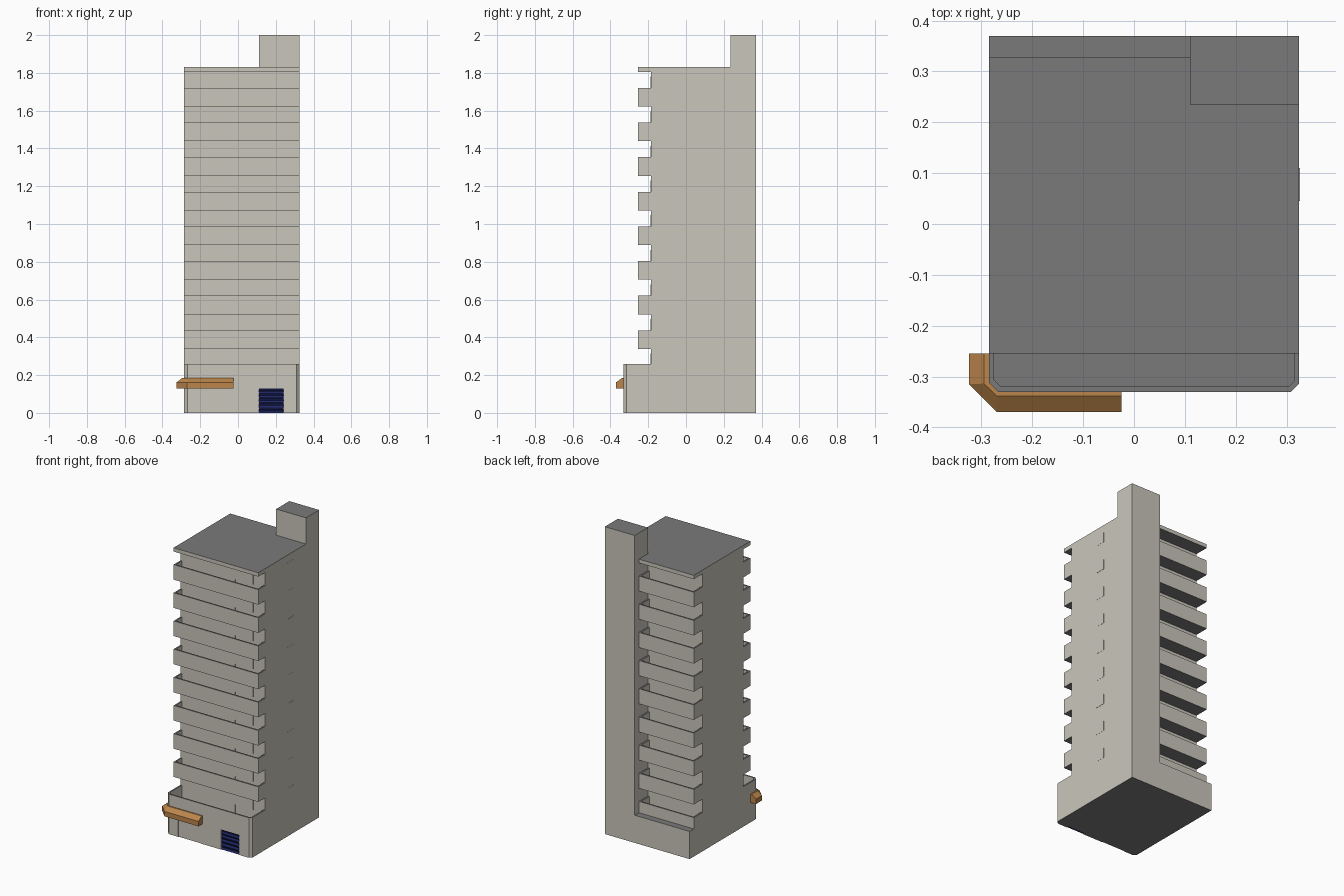
import bpy, bmesh, math

if "Cube" in bpy.data.objects:
    bpy.data.objects.remove(bpy.data.objects["Cube"])

def mat(name, rgb):
    m = bpy.data.materials.new(name)
    m.diffuse_color = (*rgb, 1)
    m.use_nodes = True
    m.node_tree.nodes["Principled BSDF"].inputs["Base Color"].default_value = m.diffuse_color
    return m

WALL = mat("warm_grey_wall", (0.59, 0.565, 0.50))
SLAB = mat("grey_concrete", (0.195, 0.195, 0.195))
WOOD = mat("awning_brown", (0.50, 0.235, 0.07))
NAVY = mat("shutter_navy", (0.014, 0.02, 0.13))

def finish(name, bm, mats, rule=None):
    bmesh.ops.recalc_face_normals(bm, faces=bm.faces[:])
    bm.normal_update()
    for f in bm.faces:
        f.material_index = rule(f) if rule else 0
    me = bpy.data.meshes.new(name)
    bm.to_mesh(me)
    bm.free()
    for m in mats:
        me.materials.append(m)
    ob = bpy.data.objects.new(name, me)
    bpy.context.collection.objects.link(ob)
    return ob

def flat(f):
    # horizontal faces are grey concrete, upright ones wall colour
    return 1 if abs(f.normal.z) > 0.9 else 0

def prism(bm, pts, z0, z1):
    lo = [bm.verts.new((x, y, z0)) for x, y in pts]
    hi = [bm.verts.new((x, y, z1)) for x, y in pts]
    bm.faces.new(lo)
    bm.faces.new(hi)
    n = len(pts)
    for i in range(n):
        j = (i + 1) % n
        bm.faces.new((lo[i], lo[j], hi[j], hi[i]))

def box(bm, x0, x1, y0, y1, z0, z1):
    prism(bm, [(x0, y0), (x1, y0), (x1, y1), (x0, y1)], z0, z1)

XL, XR = -0.285, 0.325          # building sides
YF, YB = -0.185, 0.235          # set-back front and rear walls
BF, BB = -0.255, 0.327          # balcony fronts
TX = 0.11                       # stair tower side
BASE, STEP, T = 0.18, 0.1833, 0.01
FLOORS = 9

# ground floor with chamfered front corners
bm = bmesh.new()
prism(bm, [(XL, 0.37), (XL, -0.312), (-0.267, -0.33), (0.309, -0.33),
           (XR, -0.314), (XR, 0.37)], 0, BASE)
base = finish("ground_floor", bm, [WALL, SLAB], flat)

# openings for the shutter and the entrance
bm = bmesh.new()
box(bm, 0.11, 0.24, -0.36, -0.318, -0.02, 0.13)
box(bm, -0.20, -0.03, -0.36, -0.324, -0.02, 0.13)
cut = finish("opening_cutter", bm, [WALL])
cut.hide_render = True
cut.hide_viewport = True
mod = base.modifiers.new("openings", 'BOOLEAN')
mod.operation = 'DIFFERENCE'
mod.object = cut

# terrace parapet over the ground floor
bm = bmesh.new()
prism(bm, [(XL, YF), (XL, -0.312), (-0.267, -0.33), (0.309, -0.33), (XR, -0.314), (XR, YF),
           (XR - T, YF), (XR - T, -0.309), (0.304, -0.32), (-0.262, -0.32),
           (XL + T, -0.307), (XL + T, YF)], BASE, 0.26)
finish("terrace_parapet", bm, [WALL, SLAB], flat)

# main block, stair tower, roof slab
bm = bmesh.new()
box(bm, XL, XR, YF, YB, BASE, 1.805)
finish("main_block", bm, [WALL, SLAB], flat)
bm = bmesh.new()
box(bm, TX, XR, YB, 0.37, BASE, 2.0)
finish("stair_tower", bm, [WALL, SLAB], flat)
bm = bmesh.new()
prism(bm, [(XL, BF), (XR, BF), (XR, YB), (TX, YB), (TX, BB), (XL, BB)], 1.805, 1.83)
finish("roof_slab", bm, [WALL, SLAB], flat)

def u_wall(x0, x1, wall, front):
    # U-shaped parapet outline
    t = T if front > wall else -T
    return [(x0, wall), (x0, front), (x1, front), (x1, wall), (x1 - T, wall),
            (x1 - T, front - t), (x0 + T, front - t), (x0 + T, wall)]

def tray(bm, x0, x1, wall, front, top, bottom):
    floor = bottom + 0.018
    box(bm, x0, x1, min(wall, front), max(wall, front), bottom, floor)
    prism(bm, u_wall(x0, x1, wall, front), floor, top)

# balconies in front, access corridors behind
front, back = bmesh.new(), bmesh.new()
for k in range(FLOORS):
    top = 1.72 - k * STEP
    if k < FLOORS - 1:
        tray(front, XL, XR, YF, BF, top, top - 0.098)
        tray(back, XL, TX, YB, BB, top, top - 0.098)
    else:
        prism(back, u_wall(XL, TX, YB, BB), BASE, top)
finish("front_balconies", front, [WALL, SLAB], flat)
finish("rear_corridors", back, [WALL, SLAB], flat)

# balcony windows and doors, mirrored about the flat divider; side windows
bm = bmesh.new()
MID = 0.02
for k in range(FLOORS):
    z = 1.78 - k * STEP
    for s in (-1, 1):
        for a, b, h, d in ((0.09, 0.22, 0.075, 0.004), (0.045, 0.09, 0.138, 0.002)):
            xs = sorted((MID + s * a, MID + s * b))
            box(bm, xs[0], xs[1], YF - d, YF + 0.004, z - h, z)
    box(bm, XR - 0.005, XR + 0.001, 0.045, 0.11, z - 0.065, z)
finish("windows_and_doors", bm, [WALL])

# entrance door leaves
bm = bmesh.new()
for x0, x1 in ((-0.198, -0.121), (-0.119, -0.032)):
    box(bm, x0, x1, -0.327, -0.322, 0, 0.128)
finish("entrance_doors", bm, [WALL])

# corrugated roller shutter
bm = bmesh.new()
N = 24
rows = []
for i in range(N + 1):
    y = -0.323 - 0.004 * math.cos(i / N * 5 * 2 * math.pi)
    rows.append([bm.verts.new((x, y, 0.13 * i / N)) for x in (0.11, 0.24)])
for a, b in zip(rows, rows[1:]):
    bm.faces.new((a[0], a[1], b[1], b[0]))
bmesh.ops.recalc_face_normals(bm, faces=bm.faces[:])
if bm.faces[0].normal.y > 0:
    bmesh.ops.reverse_faces(bm, faces=bm.faces[:])
me = bpy.data.meshes.new("roller_shutter")
bm.to_mesh(me)
bm.free()
me.materials.append(NAVY)
bpy.context.collection.objects.link(bpy.data.objects.new("roller_shutter", me))

# sloped awning wrapping the left corner
outer = [(-0.325, -0.255), (-0.325, -0.315), (-0.27, -0.37), (-0.025, -0.37)]
ridge = [(-0.295, -0.255), (-0.295, -0.314), (-0.27, -0.338), (-0.025, -0.338)]
inner = [(-0.283, -0.255), (-0.283, -0.31), (-0.265, -0.328), (-0.025, -0.328)]
bm = bmesh.new()
rings = [[bm.verts.new((*p, z)) for p, z in
          ((o, 0.13), (o, 0.162), (r, 0.185), (w, 0.185), (w, 0.13))]
         for o, r, w in zip(outer, ridge, inner)]
for a, b in zip(rings, rings[1:]):
    for i in range(5):
        j = (i + 1) % 5
        bm.faces.new((a[i], a[j], b[j], b[i]))
bm.faces.new(rings[0])
bm.faces.new(rings[-1])
finish("awning", bm, [WOOD])
